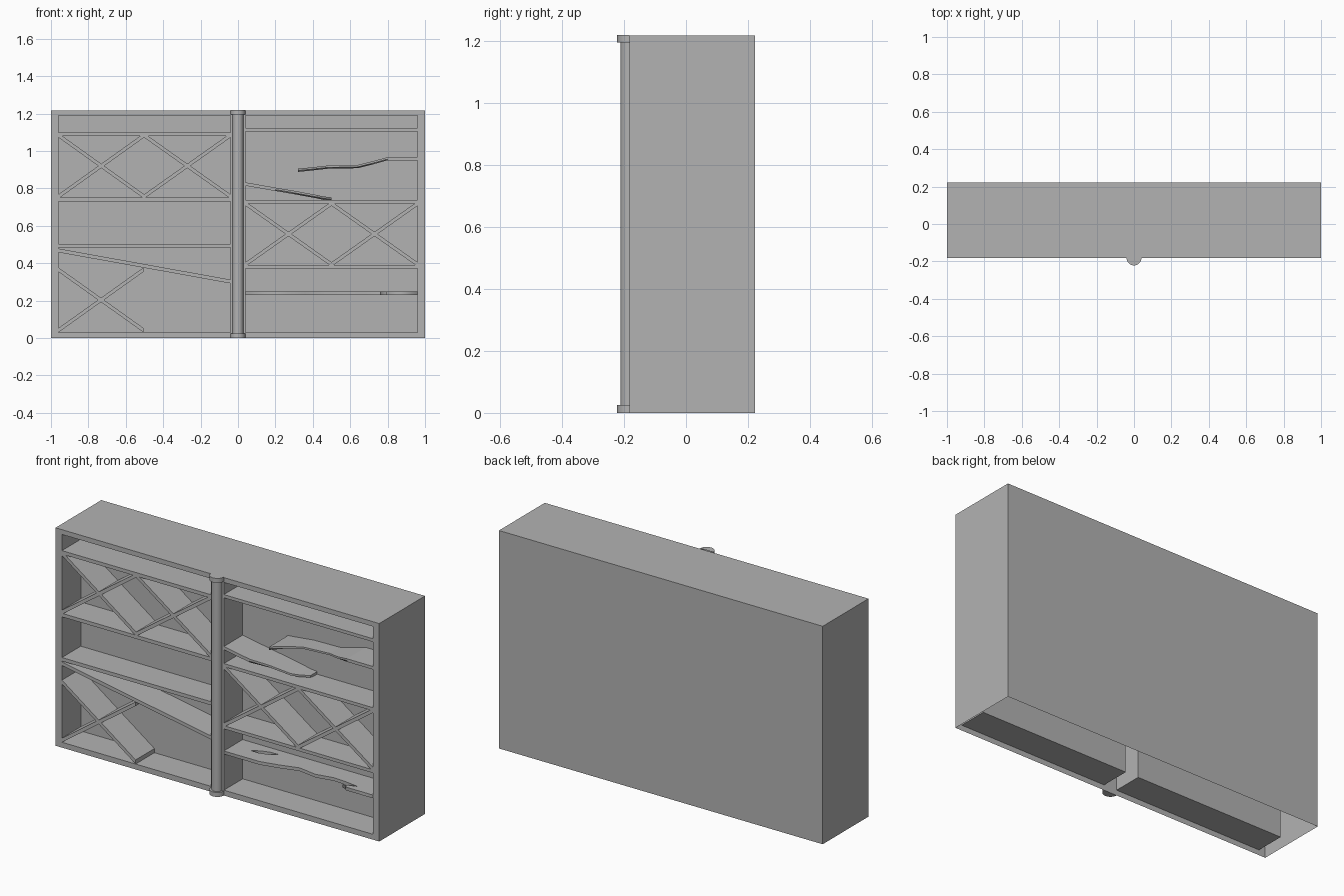
import bpy, bmesh, math

if "Cube" in bpy.data.objects:
    bpy.data.objects.remove(bpy.data.objects["Cube"])

F, INNER, BACK = -0.182, -0.016, 0.222     # front plane, compartment back, rear plane
TOP = 1.217

grey = bpy.data.materials.new("dark_grey")
grey.diffuse_color = (0.45, 0.45, 0.45, 1)
grey.use_nodes = True
grey.node_tree.nodes["Principled BSDF"].inputs["Base Color"].default_value = grey.diffuse_color


def finish(name, bm):
    bmesh.ops.recalc_face_normals(bm, faces=bm.faces)
    me = bpy.data.meshes.new(name)
    bm.to_mesh(me)
    bm.free()
    me.materials.append(grey)
    ob = bpy.data.objects.new(name, me)
    bpy.context.collection.objects.link(ob)
    return ob


def activate(ob):
    bpy.ops.object.select_all(action='DESELECT')
    ob.select_set(True)
    bpy.context.view_layer.objects.active = ob


def plank(name, stations, thick=0.02):
    """Board through (x, top z[, front y]) stations; broken fronts are undercut."""
    broken = any(len(s) > 2 for s in stations)
    bm = bmesh.new()
    rings = []
    for s in stations:
        x, z = s[:2]
        y = s[2] if len(s) > 2 else F
        pts = [(x, y, z), (x, INNER, z), (x, INNER, z - thick)]
        if broken:
            pts += [(x, y + 0.4 * (y - F), z - thick), (x, y, z - 0.6 * thick)]
        else:
            pts += [(x, y, z - thick)]
        rings.append([bm.verts.new(p) for p in pts])
    n = len(rings[0])
    for a, b in zip(rings, rings[1:]):
        for i in range(n):
            j = (i + 1) % n
            bm.faces.new((a[i], a[j], b[j], b[i]))
    bm.faces.new(rings[0])
    bm.faces.new(rings[-1])
    if broken:
        bmesh.ops.remove_doubles(bm, verts=bm.verts, dist=1e-5)
    return finish(name, bm)


def cross(name, x0, x1, low, high, thick=0.023):
    """Two diagonal boards forming an X."""
    plank(name + "_falling", [(x0, high), (x1, low + thick)], thick)
    plank(name + "_rising", [(x0, low + thick), (x1, high)], thick)


def half_column(name, r, z0, z1, n=10):
    bm = bmesh.new()
    arc = [(r * math.cos(math.pi * i / n), F - r * math.sin(math.pi * i / n))
           for i in range(n + 1)]
    lo = [bm.verts.new((x, y, z0)) for x, y in arc]
    hi = [bm.verts.new((x, y, z1)) for x, y in arc]
    for i in range(n):
        bm.faces.new((lo[i], lo[i + 1], hi[i + 1], hi[i]))
    bm.faces.new(lo)
    bm.faces.new(hi)
    activate(finish(name, bm))
    bpy.ops.object.shade_smooth_by_angle(angle=math.radians(30))


# case: thin shell, open underneath, with two compartments pushed in from the front
bm = bmesh.new()
xs = [-1, -0.96, -0.04, 0.04, 0.96, 1]
zs = [0, 0.03, 1.19, TOP]
g = [[bm.verts.new((x, F, z)) for z in zs] for x in xs]
holes = []
for i in range(5):
    for k in range(3):
        f = bm.faces.new((g[i][k], g[i + 1][k], g[i + 1][k + 1], g[i][k + 1]))
        if k == 1 and i in (1, 3):
            holes.append(f)
bl, br, tr, tl = [bm.verts.new((x, BACK, z)) for x, z in ((-1, 0), (1, 0), (1, TOP), (-1, TOP))]
bm.faces.new((bl, br, tr, tl))
bm.faces.new(g[0] + [tl, bl])
bm.faces.new(g[-1] + [tr, br])
bm.faces.new([col[-1] for col in g] + [tr, tl])
for f in holes:
    rim = list(f.verts)
    deep = [bm.verts.new((v.co.x, INNER, v.co.z)) for v in rim]
    bm.faces.remove(f)
    bm.faces.new(deep)
    for i in range(4):
        j = (i + 1) % 4
        bm.faces.new((rim[i], rim[j], deep[j], deep[i]))
finish("case", bm)

# half-round front post with end caps
half_column("post", 0.029, 0.025, 1.195)
half_column("post_foot", 0.04, 0, 0.025)
half_column("post_cap", 0.04, 1.195, 1.22)

# level shelves
for i, z in enumerate((1.10, 0.75, 0.503)):
    plank(f"left_shelf_{i + 1}", [(-0.96, z), (-0.04, z)])
for i, z in enumerate((1.122, 0.737, 0.39)):
    plank(f"right_shelf_{i + 1}", [(0.04, z), (0.96, z)], 0.018)

# X-shaped dividers
cross("left_cross_1", -0.96, -0.502, 0.745, 1.095)
cross("left_cross_2", -0.502, -0.04, 0.745, 1.095)
cross("right_cross_1", 0.04, 0.5, 0.382, 0.73)
cross("right_cross_2", 0.5, 0.96, 0.382, 0.73)
cross("low_cross", -0.96, -0.505, 0.03, 0.377)

# fallen shelf on the left
plank("fallen_shelf", [(-0.96, 0.478), (-0.04, 0.312)])

# snapped shelf halves on the right
plank("snapped_shelf_left", [(0.04, 0.832), (0.2, 0.804), (0.3, 0.787, -0.155),
                             (0.42, 0.765, -0.135), (0.455, 0.757, -0.11),
                             (0.5, 0.752, -0.075)], 0.018)
plank("snapped_shelf_right", [(0.32, 0.905), (0.38, 0.911, -0.15), (0.48, 0.922, -0.115),
                              (0.64, 0.925, -0.105), (0.72, 0.945, -0.15),
                              (0.8, 0.967), (0.96, 0.967)], 0.017)

# splintered shelf: outline with a chipped front edge and a lens-shaped hole
outline = [(0.04, F), (0.26, F), (0.36, -0.16), (0.47, -0.128), (0.58, -0.145), (0.68, -0.125),
           (0.755, -0.13), (0.84, -0.142), (0.76, -0.165), (0.79, -0.17), (0.79, F),
           (0.96, F), (0.96, INNER), (0.04, INNER)]
hole = [(0.15, -0.10), (0.20, -0.10), (0.25, -0.085), (0.295, -0.057), (0.24, -0.06), (0.19, -0.075)]
cu = bpy.data.curves.new("splintered_shelf", 'CURVE')
cu.dimensions = '2D'
cu.fill_mode = 'BOTH'
cu.extrude = 0.009
cu.materials.append(grey)
for pts in (outline, hole):
    sp = cu.splines.new('POLY')
    sp.points.add(len(pts) - 1)
    for p, (x, y) in zip(sp.points, pts):
        p.co = (x, y, 0, 1)
    sp.use_cyclic_u = True
ob = bpy.data.objects.new("splintered_shelf", cu)
ob.location.z = 0.24
bpy.context.collection.objects.link(ob)
activate(ob)
bpy.ops.object.convert(target='MESH')
